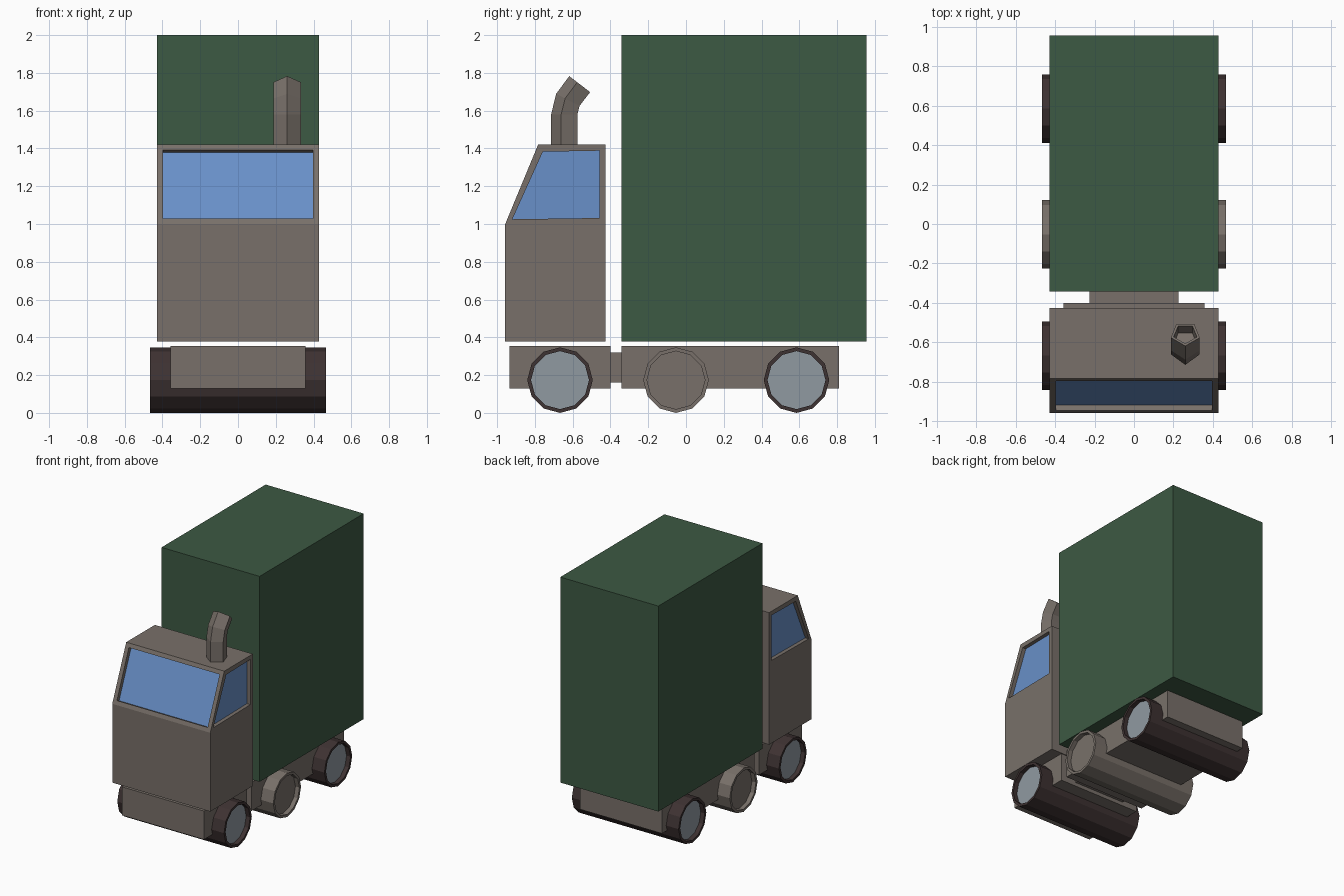
import bpy, bmesh
from math import sin, cos, tau, radians
from mathutils import Matrix, Vector

if "Cube" in bpy.data.objects:
    bpy.data.objects.remove(bpy.data.objects["Cube"], do_unlink=True)


def material(name, rgb):
    mat = bpy.data.materials.new(name)
    mat.use_nodes = True
    mat.diffuse_color = (*rgb, 1)
    mat.node_tree.nodes["Principled BSDF"].inputs["Base Color"].default_value = (*rgb, 1)
    return mat


GREY = material("warm grey paint", (0.19, 0.163, 0.143))
GREEN = material("cargo green", (0.046, 0.1, 0.056))
GLASS = material("window blue", (0.14, 0.28, 0.58))
TYRE = material("tyre dark brown", (0.048, 0.032, 0.032))
HUB = material("hub pale steel", (0.28, 0.32, 0.355))


def finish(name, bm, *mats):
    bmesh.ops.recalc_face_normals(bm, faces=bm.faces)
    mesh = bpy.data.meshes.new(name)
    bm.to_mesh(mesh)
    bm.free()
    for mat in mats:
        mesh.materials.append(mat)
    obj = bpy.data.objects.new(name, mesh)
    bpy.context.collection.objects.link(obj)
    return obj


def recess(bm, faces, border, depth, index=0):
    """Leave a flat border round each face, sink its middle and colour it."""
    bmesh.ops.recalc_face_normals(bm, faces=bm.faces)
    bmesh.ops.inset_individual(bm, faces=faces, thickness=border)
    bmesh.ops.inset_individual(bm, faces=faces, thickness=0, depth=-depth)
    for f in faces:
        f.material_index = index


def box(name, half_width, y0, y1, z0, z1, mat):
    bm = bmesh.new()
    size = Matrix.Diagonal((2 * half_width, y1 - y0, z1 - z0, 1))
    place = Matrix.Translation((0, (y0 + y1) / 2, (z0 + z1) / 2))
    bmesh.ops.create_cube(bm, size=1, matrix=place @ size)
    return finish(name, bm, mat)


def loft(bm, rings):
    """Skin a row of rings and cap both ends; returns the side faces and last cap."""
    loops = [[bm.verts.new(p) for p in ring] for ring in rings]
    sides = []
    for a, b in zip(loops, loops[1:]):
        for i in range(len(a)):
            j = (i + 1) % len(a)
            sides.append(bm.faces.new((a[i], a[j], b[j], b[i])))
    bm.faces.new(loops[0][::-1])
    return sides, bm.faces.new(loops[-1])


# Cargo box and chassis
box("cargo_box", 0.428, -0.342, 0.956, 0.378, 2.0, GREEN)
box("front_chassis", 0.358, -0.935, -0.4, 0.13, 0.355, GREY)
box("chassis_coupling", 0.225, -0.4, -0.342, 0.16, 0.32, GREY)
box("rear_chassis", 0.358, -0.342, 0.81, 0.13, 0.355, GREY)

# Cab with sloping windscreen and sunken windows
W, BACK = 0.428, -0.426
bm = bmesh.new()
levels = [(0.378, -0.957), (1.0, -0.957), (1.42, -0.783)]
sides, roof = loft(bm, [[(-W, y, z), (W, y, z), (W, BACK, z), (-W, BACK, z)]
                        for z, y in levels])
windows = [f for f in sides
           if f.calc_center_median().z > 1 and f.calc_center_median().y < BACK - 0.01]
recess(bm, windows, 0.045, 0.03, 1)
finish("cab", bm, GREY, GLASS)

# Bent five-sided exhaust with open end
bm = bmesh.new()
rings = []
for y, z, tilt in [(-0.637, 1.41, 0), (-0.637, 1.58, 0),
                   (-0.619, 1.654, 27), (-0.557, 1.736, 37.5)]:
    turn = Matrix.Rotation(radians(-tilt), 3, "X")
    rings.append([Vector((0.26, y, z)) + turn @ Vector((0.077 * sin(i * tau / 5),
                                                       -0.077 * cos(i * tau / 5), 0))
                  for i in range(5)])
sides, end = loft(bm, rings)
recess(bm, [end], 0.015, 0.06)
finish("exhaust_pipe", bm, GREY)

# Full-width wheel rollers with sunken hubs
for name, y, mats in [("front_wheels", -0.667, (TYRE, HUB)),
                      ("middle_wheels", -0.053, (GREY, GREY)),
                      ("rear_wheels", 0.585, (TYRE, HUB))]:
    bm = bmesh.new()
    bmesh.ops.create_cone(bm, cap_ends=True, segments=12, radius1=0.1735,
                          radius2=0.1735, depth=0.932,
                          matrix=Matrix.Translation((0, y, 0.1735))
                          @ Matrix.Rotation(tau / 4, 4, "Y"))
    recess(bm, [f for f in bm.faces if len(f.verts) == 12], 0.02, 0.035, 1)
    finish(name, bm, *mats)
